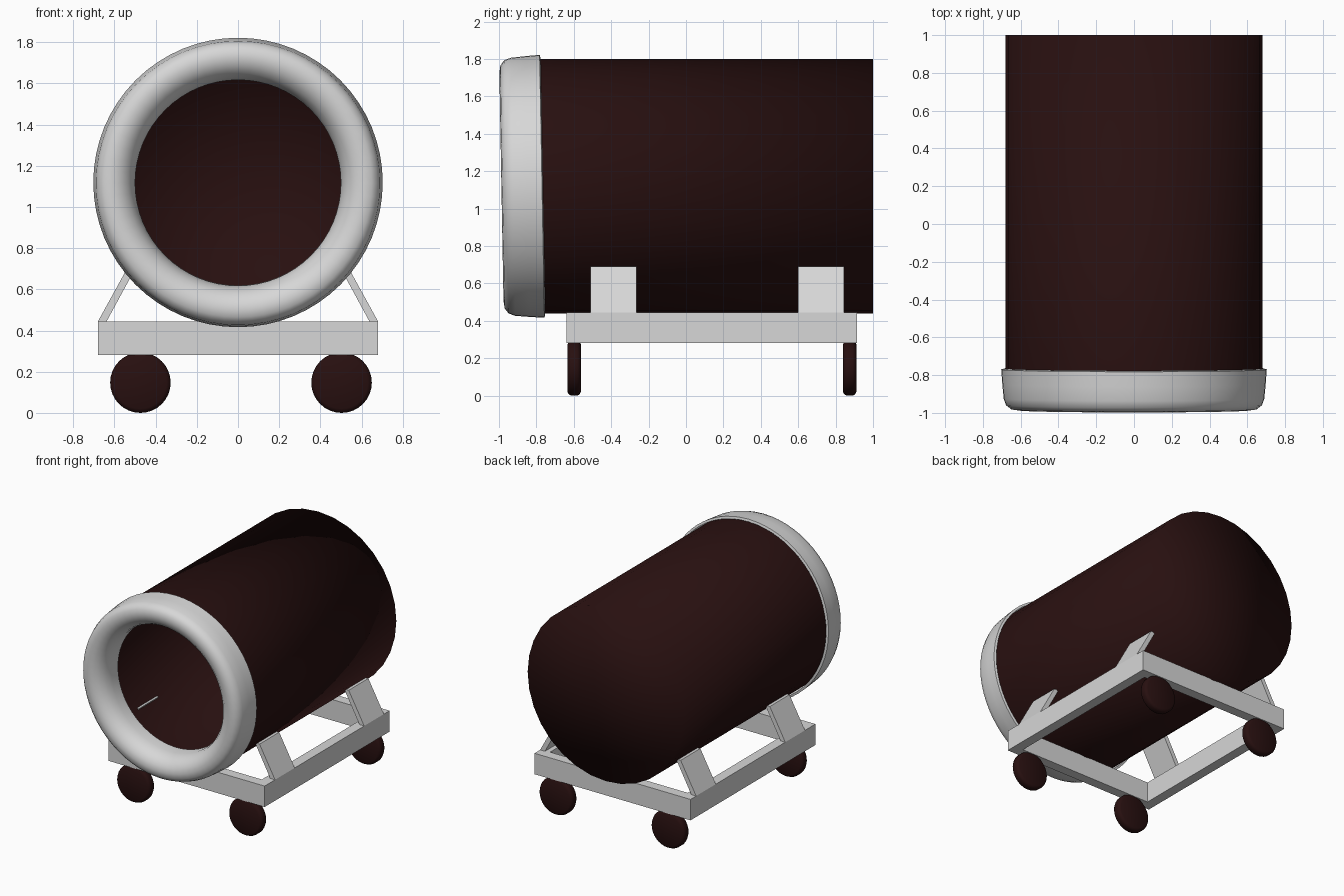
import bpy, bmesh, math
from mathutils import Vector

if "Cube" in bpy.data.objects:
    bpy.data.objects.remove(bpy.data.objects["Cube"])


def material(name, rgb):
    m = bpy.data.materials.new(name)
    m.diffuse_color = (*rgb, 1)
    m.use_nodes = True
    m.node_tree.nodes["Principled BSDF"].inputs["Base Color"].default_value = m.diffuse_color
    return m


GREY = material("light grey", (0.68, 0.68, 0.68))
BROWN = material("dark brown", (0.021, 0.005, 0.005))


def finish(name, bm, mat, loc=(0, 0, 0)):
    me = bpy.data.meshes.new(name)
    bm.to_mesh(me)
    bm.free()
    me.materials.append(mat)
    ob = bpy.data.objects.new(name, me)
    ob.location = loc
    bpy.context.collection.objects.link(ob)
    return ob


def lathe(name, profile, mat, loc, sides=32, angle=None):
    """Revolve (radius, y) points around the y axis; radius 0 closes an end."""
    bm = bmesh.new()
    rings = []
    for r, y in profile:
        if r == 0:
            rings.append([bm.verts.new((0, y, 0))] * sides)
        else:
            rings.append([bm.verts.new((r * math.sin(2 * math.pi * i / sides), y,
                                        r * math.cos(2 * math.pi * i / sides)))
                          for i in range(sides)])
    for a, b in zip(rings, rings[1:]):
        for i in range(sides):
            j = (i + 1) % sides
            quad = list(dict.fromkeys((a[i], a[j], b[j], b[i])))
            bm.faces.new(quad)
    bmesh.ops.recalc_face_normals(bm, faces=bm.faces)
    ob = finish(name, bm, mat, loc)
    for p in ob.data.polygons:
        p.use_smooth = True
    if angle:
        bpy.context.view_layer.objects.active = ob
        ob.select_set(True)
        bpy.ops.object.shade_smooth_by_angle(angle=angle)
        ob.select_set(False)
    return ob


def prism(name, outline, y0, y1, mat):
    """Extrude an (x, z) outline from y0 to y1."""
    bm = bmesh.new()
    f = bm.faces.new([bm.verts.new((x, y0, z)) for x, z in outline])
    ext = bmesh.ops.extrude_face_region(bm, geom=[f])["geom"]
    bmesh.ops.translate(bm, vec=Vector((0, y1 - y0, 0)),
                        verts=[v for v in ext if isinstance(v, bmesh.types.BMVert)])
    bmesh.ops.recalc_face_normals(bm, faces=bm.faces)
    return finish(name, bm, mat)


def rect(x0, x1, z0, z1):
    return [(x0, z0), (x1, z0), (x1, z1), (x0, z1)]


# hollow drum, open at the front and closed at the back
lathe("drum", [(0.68, -0.82), (0.68, 1.0), (0, 1.0)], BROWN, (0, 0, 1.12))

# rounded mouth ring, tilted very slightly
ring = lathe("mouth_ring",
             [(0.50, -0.78), (0.50, -0.86), (0.512, -0.91), (0.535, -0.948),
              (0.57, -0.976), (0.61, -0.987), (0.65, -0.981), (0.677, -0.96),
              (0.69, -0.925), (0.697, -0.85), (0.703, -0.77), (0.685, -0.765)],
             GREY, (0, 0, 1.133), sides=64, angle=math.radians(50))
ring.rotation_euler = (0.018, 0, 0)

# rectangular base frame
X, Y0, Y1, Z0, Z1, W = 0.68, -0.64, 0.915, 0.28, 0.445, 0.08
prism("front_beam", rect(-X, X, Z0, Z1), Y0, Y0 + W, GREY)
prism("back_beam", rect(-X, X, Z0, Z1), Y1 - W, Y1, GREY)
for side, s in (("left", -1), ("right", 1)):
    prism(side + "_beam", rect(min(s * X, s * (X - W)), max(s * X, s * (X - W)), Z0, Z1),
          Y0 + W, Y1 - W, GREY)
    # slanted plates holding the drum
    for end, y in (("front", -0.51), ("back", 0.60)):
        pts = [(0.68, Z1), (0.638, Z1), (0.505, 0.69), (0.545, 0.69)]
        prism(f"{end}_{side}_support", [(s * x, z) for x, z in pts], y, y + 0.245, GREY)

# wheels
R, H = 0.147, 0.036
wheel = [(0, -H), (R - 0.02, -H), (R - 0.006, -H + 0.008), (R, -H + 0.02),
         (R, H - 0.02), (R - 0.006, H - 0.008), (R - 0.02, H), (0, H)]
for end, y in (("front", -0.598), ("back", 0.875)):
    for side, x in (("left", -0.474), ("right", 0.503)):
        lathe(f"{end}_{side}_wheel", wheel, BROWN, (x, y, R), angle=math.radians(40))
